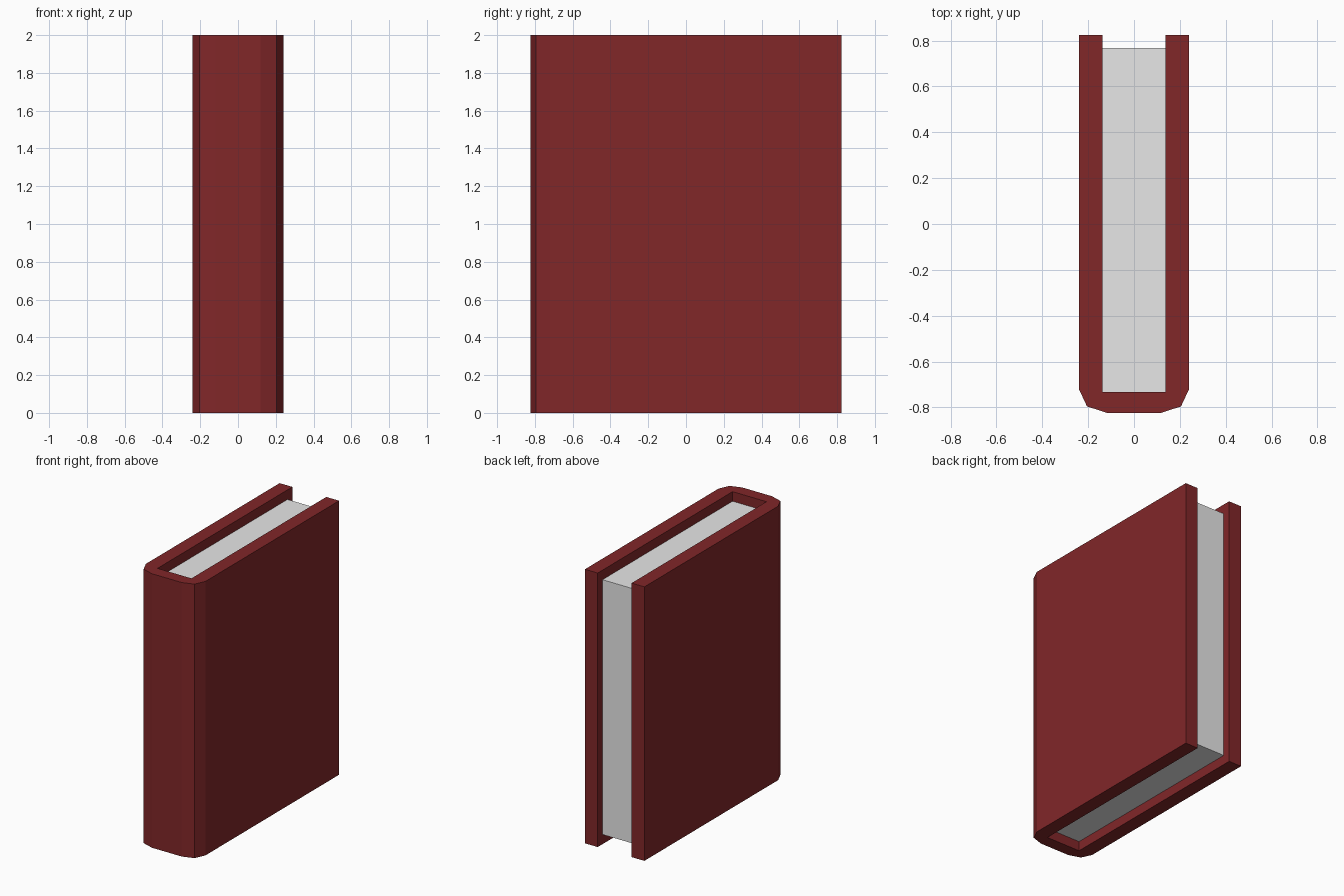
import bpy, bmesh

if "Cube" in bpy.data.objects:
    bpy.data.objects.remove(bpy.data.objects["Cube"])


def material(name, rgb):
    m = bpy.data.materials.new(name)
    m.diffuse_color = (*rgb, 1)
    m.use_nodes = True
    m.node_tree.nodes["Principled BSDF"].inputs["Base Color"].default_value = m.diffuse_color
    return m


def prism(name, outline, z0, z1, mat):
    """Extrude a closed counter-clockwise xy outline from z0 to z1."""
    bm = bmesh.new()
    face = bm.faces.new([bm.verts.new((x, y, z0)) for x, y in outline])
    top = bmesh.ops.extrude_face_region(bm, geom=[face])["geom"]
    bmesh.ops.translate(bm, vec=(0, 0, z1 - z0),
                        verts=[v for v in top if isinstance(v, bmesh.types.BMVert)])
    bmesh.ops.recalc_face_normals(bm, faces=bm.faces)
    mesh = bpy.data.meshes.new(name)
    bm.to_mesh(mesh)
    bm.free()
    mesh.materials.append(mat)
    obj = bpy.data.objects.new(name, mesh)
    bpy.context.collection.objects.link(obj)
    return obj


red = material("dark red cover", (0.22, 0.02, 0.022))
paper = material("pale grey paper", (0.8, 0.8, 0.8))

# Cover: U-shaped section with a faceted spine at the front
half = [(0.12, -0.823), (0.205, -0.795), (0.24, -0.72),
        (0.24, 0.823), (0.137, 0.823), (0.137, -0.733)]
outer, inner = half[:5], half[5]
right = outer + [inner]
left = [(-x, y) for x, y in reversed(right)]
prism("cover", right + left, 0, 2, red)

# Page block, recessed from the cover edges
prism("pages", [(-0.137, -0.733), (0.137, -0.733), (0.137, 0.767), (-0.137, 0.767)],
      0.07, 1.93, paper)
